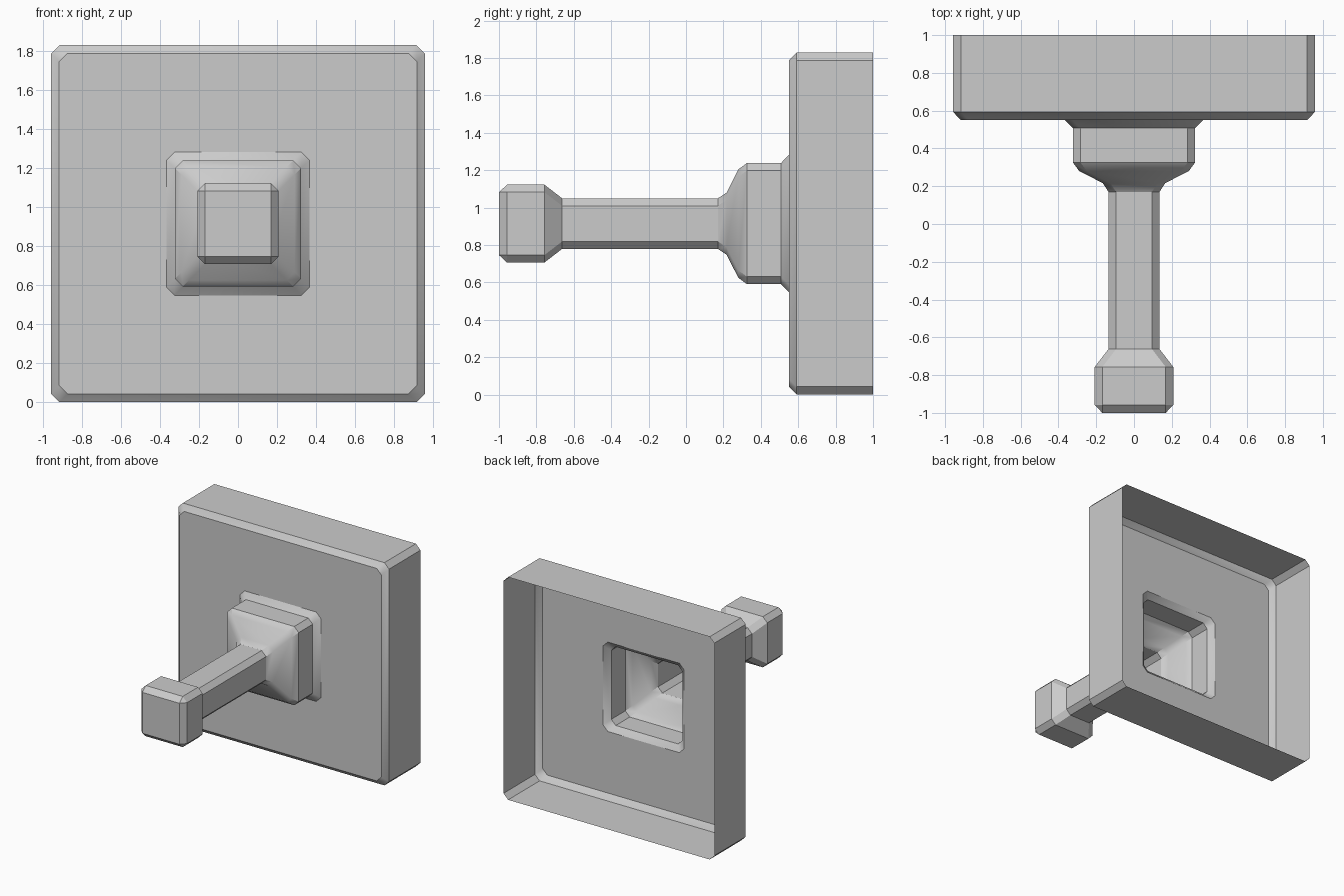
import bpy, bmesh, math

if "Cube" in bpy.data.objects:
    bpy.data.objects.remove(bpy.data.objects["Cube"])

CZ = 0.914  # height of the axis


def ring(bm, y, hx, hz, c):
    """Square loop with cut corners, facing along y."""
    pts = []
    for sx, sz in ((1, 1), (-1, 1), (-1, -1), (1, -1)):
        a = (sx * hx, sz * (hz - c))
        b = (sx * (hx - c), sz * hz)
        pts += [a, b] if sx * sz > 0 else [b, a]
    return [bm.verts.new((x, y, CZ + z)) for x, z in pts]


# Sections from the knob tip to the open back: y, half width, half height, corner cut
sections = [
    (-1.0, 0.168, 0.168, 0.0),      # knob
    (-0.957, 0.208, 0.208, 0.04),
    (-0.757, 0.208, 0.208, 0.04),
    (-0.662, 0.135, 0.135, 0.04),   # shaft
    (0.17, 0.135, 0.135, 0.04),
    (0.217, 0.166, 0.166, 0.04),    # flared collar
    (0.28, 0.29, 0.29, 0.04),
    (0.325, 0.323, 0.323, 0.04),
    (0.507, 0.323, 0.323, 0.04),
    (0.55, 0.367, 0.367, 0.042),
    (0.55, 0.916, 0.872, 0.042),    # plate
    (0.592, 0.957, 0.914, 0.042),
    (1.0, 0.957, 0.914, 0.042),
]

bm = bmesh.new()
rings = [ring(bm, *s) for s in sections]
bm.faces.new(rings[0])
for a, b in zip(rings, rings[1:]):
    for i in range(8):
        j = (i + 1) % 8
        bm.faces.new((a[i], b[i], b[j], a[j]))
bmesh.ops.remove_doubles(bm, verts=bm.verts, dist=1e-4)
bmesh.ops.recalc_face_normals(bm, faces=bm.faces)
bm.faces.ensure_lookup_table()

# Make sure the shell faces outward (knob tip towards the front)
tip = min(bm.faces, key=lambda f: f.calc_center_median().y)
if tip.normal.y > 0:
    bmesh.ops.reverse_faces(bm, faces=bm.faces)

mesh = bpy.data.meshes.new("wall_peg")
bm.to_mesh(mesh)
bm.free()
peg = bpy.data.objects.new("wall_peg", mesh)
bpy.context.collection.objects.link(peg)
bpy.context.view_layer.objects.active = peg
peg.select_set(True)
bpy.ops.object.shade_smooth_by_angle(angle=math.radians(32))
